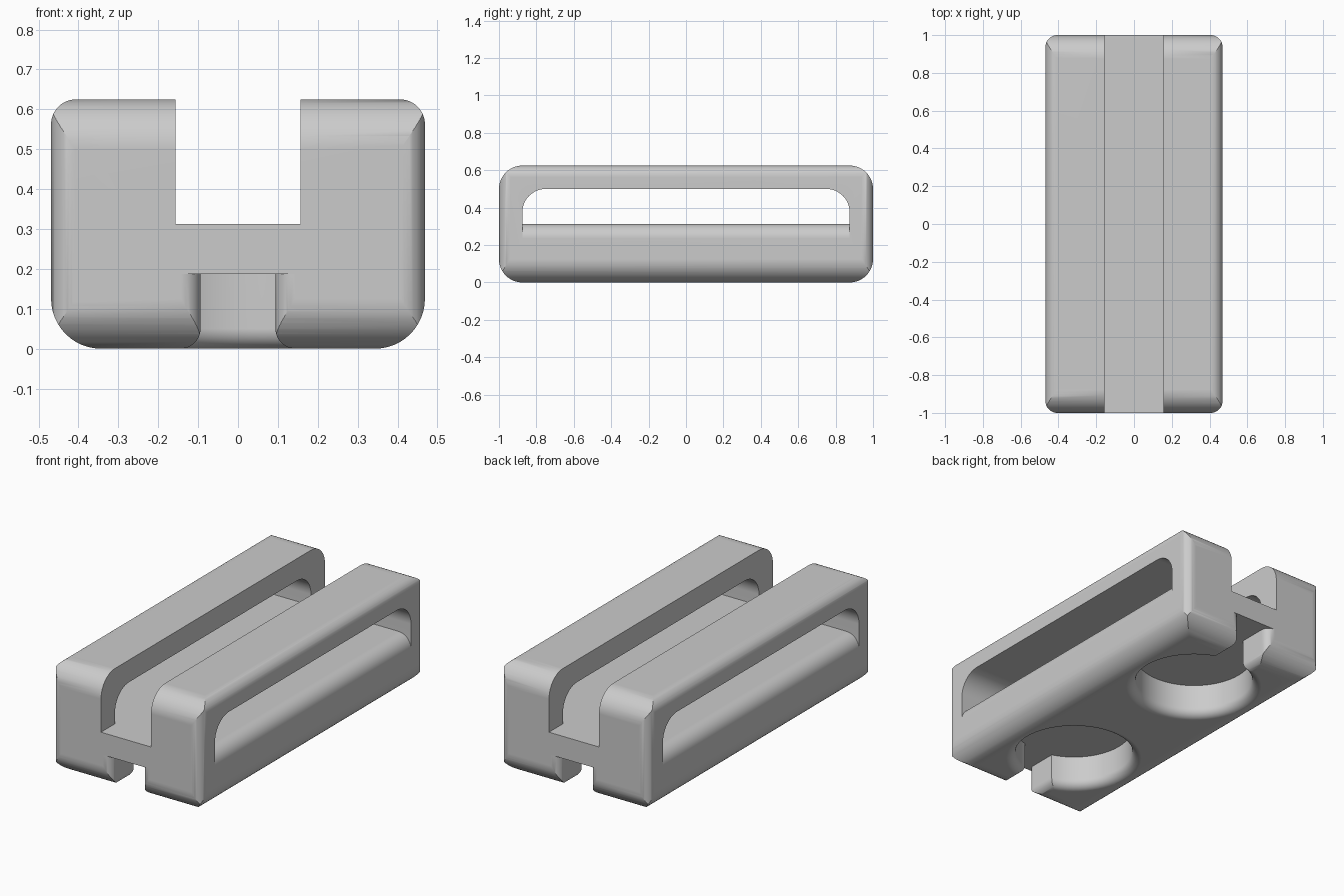
import bpy
import bmesh
from math import cos, sin, radians, pi

if "Cube" in bpy.data.objects:
    bpy.data.objects.remove(bpy.data.objects["Cube"], do_unlink=True)

# Overall proportions
HALF_W, HEIGHT = 0.46875, 0.625
BIG, SMALL = 0.125, 0.0625          # edge radii
FLOOR, CEILING = 0.3125, 0.1875     # top slot floor, underside pocket ceiling
SLOT, CHANNEL = 0.15625, 0.094      # half widths
LIP = 0.05                          # rounding of the pocket rims
RAIL_R = 0.078


def arc(cx, cy, r, start, end, n=12):
    angles = [radians(start + (end - start) * i / n) for i in range(n + 1)]
    return [(cx + r * cos(a), cy + r * sin(a)) for a in angles]


def mirrored(half):
    return half + [(-p, q) for p, q in reversed(half)]


def finish(bm, name):
    bmesh.ops.recalc_face_normals(bm, faces=bm.faces)
    mesh = bpy.data.meshes.new(name)
    bm.to_mesh(mesh)
    bm.free()
    ob = bpy.data.objects.new(name, mesh)
    bpy.context.collection.objects.link(ob)
    return ob


def extrude(name, half, axis, lo, hi):
    """Mirror a half profile and extrude it along an axis."""
    place = {"x": lambda p, q, t: (t, p, q),
             "y": lambda p, q, t: (p, t, q),
             "z": lambda p, q, t: (p, q, t)}[axis]
    bm = bmesh.new()
    pts = mirrored(half)
    rings = [[bm.verts.new(place(p, q, t)) for p, q in pts] for t in (lo, hi)]
    for ring in rings:
        bm.faces.new(ring)
    for i in range(len(pts)):
        bm.faces.new((rings[0][i - 1], rings[0][i], rings[1][i], rings[1][i - 1]))
    return finish(bm, name)


def lathe(name, profile, y, steps=64):
    """Revolve a profile of (radius, height) about a vertical axis."""
    bm = bmesh.new()
    rings = [[bm.verts.new((r * cos(2 * pi * i / steps), y + r * sin(2 * pi * i / steps), z))
              for i in range(steps)] for r, z in profile]
    bm.faces.new(rings[0])
    bm.faces.new(rings[-1])
    for a, b in zip(rings, rings[1:]):
        for i in range(steps):
            bm.faces.new((a[i - 1], a[i], b[i], b[i - 1]))
    return finish(bm, name)


def combine(target, tool, operation):
    """Apply a boolean and discard the tool."""
    tool.hide_render = True
    mod = target.modifiers.new(operation, "BOOLEAN")
    mod.operation, mod.solver, mod.object = operation, "EXACT", tool
    bpy.context.view_layer.update()
    graph = bpy.context.evaluated_depsgraph_get()
    mesh = bpy.data.meshes.new_from_object(target.evaluated_get(graph))
    target.modifiers.clear()
    target.data = mesh
    bpy.data.objects.remove(tool, do_unlink=True)


# Rounded block from its front, side and plan outlines
front = arc(HALF_W - BIG, BIG, BIG, -90, 0) + arc(HALF_W - SMALL, HEIGHT - SMALL, SMALL, 0, 90)
side = arc(1 - BIG, BIG, BIG, -90, 0) + arc(1 - BIG, HEIGHT - BIG, BIG, 0, 90)
plan = (arc(HALF_W - SMALL, SMALL - 1, SMALL, -90, 0)
        + arc(HALF_W - SMALL, 1 - SMALL, SMALL, 0, 90))
body = extrude("slotted_block", front, "y", -1.2, 1.2)
combine(body, extrude("side_outline", side, "x", -1, 1), "INTERSECT")
combine(body, extrude("plan_outline", plan, "z", -0.5, 1), "INTERSECT")

# Side windows above a rounded lower rail
window = extrude("window_cutter", [(0.875, 0.1)] + arc(0.75, 0.375, BIG, 0, 90), "x", -0.8, 0.8)
rail_edge = FLOOR - RAIL_R
above_rail = (arc(HALF_W - RAIL_R, rail_edge, RAIL_R, 90, 0)
              + [(1, rail_edge), (1, 1)])
combine(window, extrude("rail_outline", above_rail, "y", -1, 1), "INTERSECT")
combine(body, window, "DIFFERENCE")

# Long slot along the top
combine(body, extrude("slot_cutter", [(SLOT, FLOOR), (SLOT, 1)], "y", -2, 2), "DIFFERENCE")

# Round underside pockets, each with a channel to its own end
radius = 0.3125
pocket = ([(radius, CEILING)] + arc(radius + LIP, LIP, LIP, 180, 270)
          + [(radius + LIP, -0.1)])
channel = ([(CHANNEL, CEILING)] + arc(CHANNEL + LIP, LIP, LIP, 180, 270)
           + [(CHANNEL + LIP, -0.1)])
for s in (-1, 1):
    mouth = ([(CHANNEL, s * 0.85)]
             + [(x, s * y) for x, y in arc(CHANNEL + LIP, 1 - LIP, LIP, 180, 90)]
             + [(CHANNEL + LIP, s * 1.1)])
    combine(body, lathe("pocket_cutter", pocket, s * 0.5), "DIFFERENCE")
    combine(body, extrude("channel_cutter", channel, "y", s * 0.5, s * 1.2), "DIFFERENCE")
    combine(body, extrude("mouth_cutter", mouth, "z", -0.1, CEILING), "DIFFERENCE")

# Plain grey material
grey = bpy.data.materials.new("plain_grey")
grey.use_nodes = True
colour = (0.6, 0.6, 0.6, 1)
grey.diffuse_color = colour
for node in grey.node_tree.nodes:
    if node.type == "BSDF_PRINCIPLED":
        node.inputs["Base Color"].default_value = colour
body.data.materials.clear()
body.data.materials.append(grey)
for face in body.data.polygons:
    face.material_index = 0

# Smooth roundings, crisp cuts and flat planes
bpy.ops.object.select_all(action="DESELECT")
body.select_set(True)
bpy.context.view_layer.objects.active = body
bpy.ops.object.shade_smooth_by_angle(angle=radians(30))
weighted = body.modifiers.new("Flat planes", "WEIGHTED_NORMAL")
weighted.keep_sharp = True
